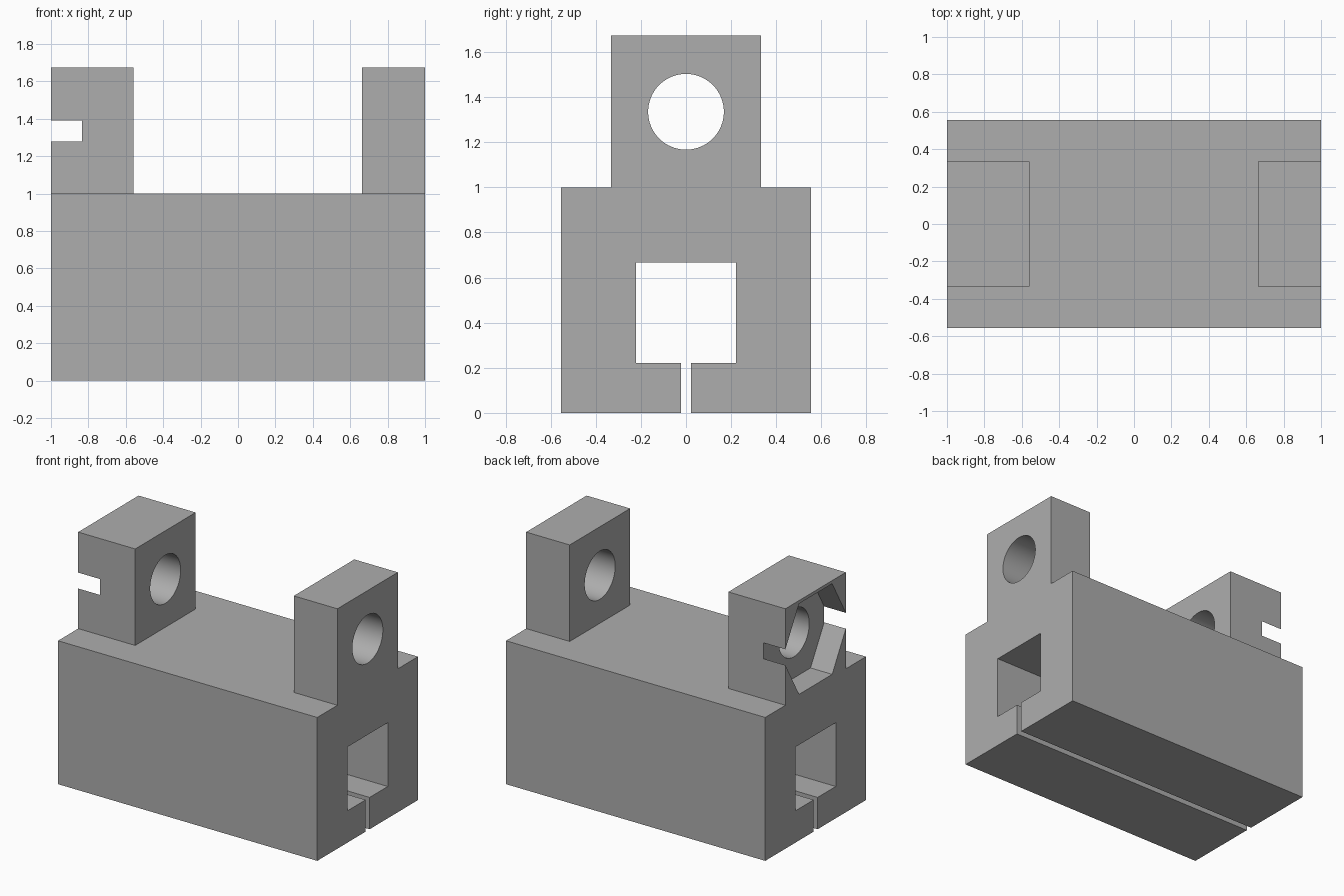
import bpy, bmesh, math
from mathutils import Matrix

cube = bpy.data.objects.get("Cube")
if cube:
    bpy.data.objects.remove(cube, do_unlink=True)

TOP, DECK = 1.673, 1.0        # post top and body top
AXIS_Z = 1.335                # height of the cross hole
POST_L, POST_R = -0.56, 0.664 # inner faces of the two posts

grey = bpy.data.materials.new("grey")
grey.use_nodes = True
grey.diffuse_color = (0.42, 0.42, 0.42, 1)
grey.node_tree.nodes["Principled BSDF"].inputs["Base Color"].default_value = (0.42, 0.42, 0.42, 1)


def extrude_x(name, outline, x0, x1):
    """Solid made by sweeping a (y, z) outline from x0 to x1."""
    bm = bmesh.new()
    face = bm.faces.new([bm.verts.new((x0, y, z)) for y, z in outline])
    swept = bmesh.ops.extrude_face_region(bm, geom=[face])["geom"]
    verts = [v for v in swept if isinstance(v, bmesh.types.BMVert)]
    bmesh.ops.translate(bm, verts=verts, vec=(x1 - x0, 0, 0))
    bmesh.ops.recalc_face_normals(bm, faces=bm.faces[:])
    mesh = bpy.data.meshes.new(name)
    bm.to_mesh(mesh)
    bm.free()
    mesh.materials.append(grey)
    obj = bpy.data.objects.new(name, mesh)
    bpy.context.collection.objects.link(obj)
    return obj


def ring(radius, sides):
    """Regular polygon around the hole axis, with a corner on +y."""
    steps = [math.tau * i / sides for i in range(sides)]
    return [(radius * math.cos(a), AXIS_Z + radius * math.sin(a)) for a in steps]


# Slotted body with a square channel, and the posts above it, as one section
half = [(0.022, 0.222), (0.022, 0), (0.555, 0), (0.555, DECK), (0.333, DECK), (0.333, TOP)]
half = [(0.222, 0.667), (0.222, 0.222)] + half
outline = half + [(-y, z) for y, z in reversed(half)]
block = extrude_x("slotted_block", outline, -1, 1)

# Cutters: gap between the posts, round cross hole, hexagonal nut pocket
gap = [(-0.8, DECK), (0.8, DECK), (0.8, 2), (-0.8, 2)]
cutters = [
    extrude_x("post_gap_cutter", gap, POST_L, POST_R),
    extrude_x("hole_cutter", ring(0.168, 64), -1.2, 1.2),
    extrude_x("nut_pocket_cutter", ring(0.365, 6), -1.2, -0.833),
]
bpy.ops.object.select_all(action="DESELECT")
bpy.context.view_layer.objects.active = block
block.select_set(True)
for cutter in cutters:
    cutter.hide_render = True
    mod = block.modifiers.new(cutter.name, "BOOLEAN")
    mod.operation = "DIFFERENCE"
    mod.solver = "EXACT"
    mod.object = cutter
    bpy.ops.object.modifier_apply(modifier=mod.name)
    bpy.data.objects.remove(cutter, do_unlink=True)

# Smooth hole walls, sharp edges elsewhere
bpy.ops.object.shade_smooth_by_angle(angle=math.radians(30))
